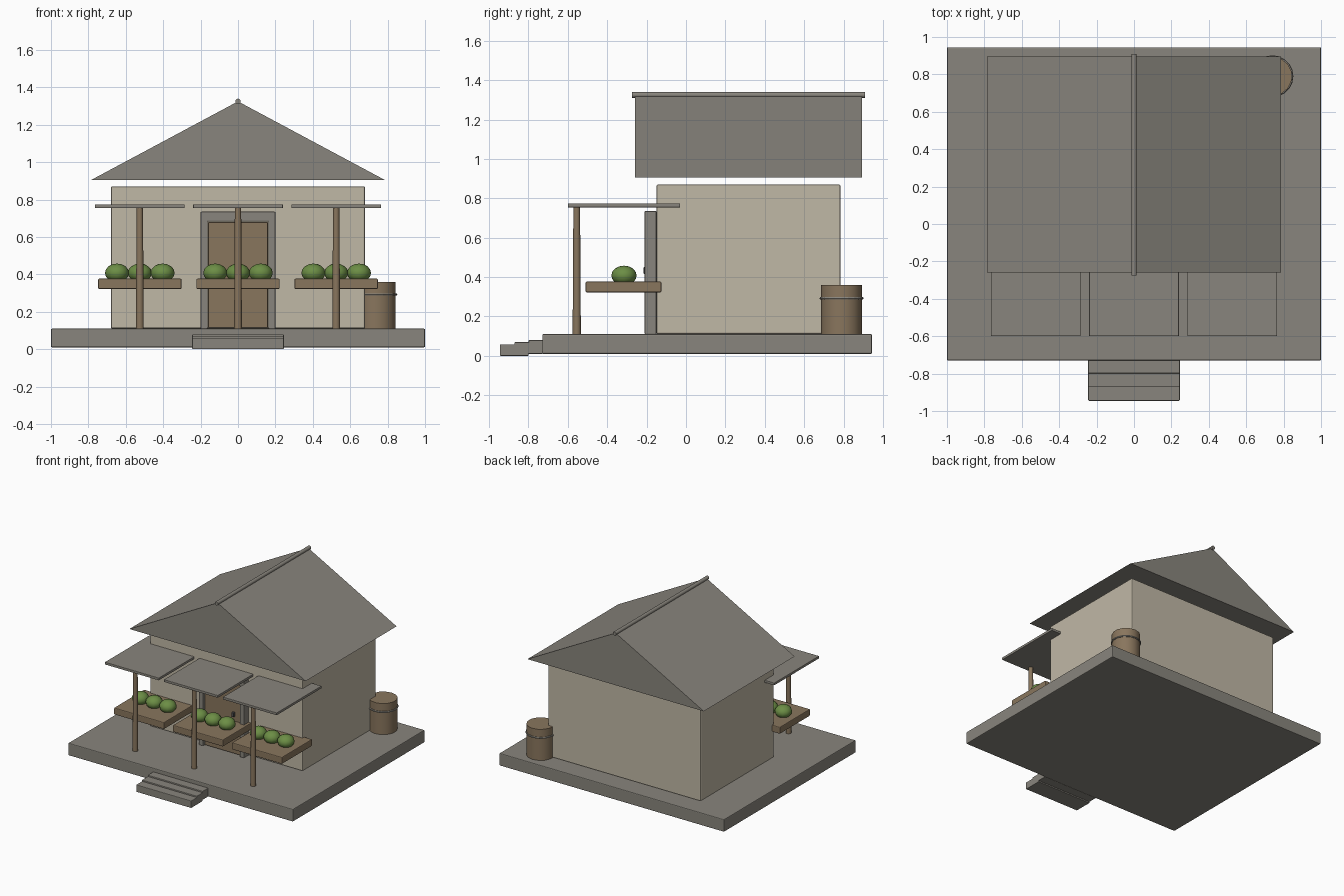
import bpy
import bmesh
from math import radians
from mathutils import Matrix

cube = bpy.data.objects.get("Cube")
if cube:
    bpy.data.objects.remove(cube, do_unlink=True)


def material(name, rgb):
    mat = bpy.data.materials.new(name)
    mat.use_nodes = True
    colour = (*rgb, 1)
    mat.diffuse_color = colour
    mat.node_tree.nodes["Principled BSDF"].inputs["Base Color"].default_value = colour
    return mat


stone = material("grey stone", (0.25, 0.235, 0.205))
plaster = material("cream plaster", (0.53, 0.48, 0.38))
wood = material("brown wood", (0.25, 0.18, 0.11))
leaf = material("leaf green", (0.15, 0.27, 0.06))
iron = material("dark iron", (0.08, 0.08, 0.08))


def finish(name, bm, mat, bevel=0.0, smooth=False):
    mesh = bpy.data.meshes.new(name)
    bmesh.ops.recalc_face_normals(bm, faces=bm.faces)
    bm.to_mesh(mesh)
    bm.free()
    mesh.materials.append(mat)
    obj = bpy.data.objects.new(name, mesh)
    bpy.context.collection.objects.link(obj)
    if bevel:
        mod = obj.modifiers.new("Bevel", "BEVEL")
        mod.width = bevel
        mod.segments = 2
    if smooth:
        bpy.ops.object.select_all(action="DESELECT")
        obj.select_set(True)
        bpy.context.view_layer.objects.active = obj
        bpy.ops.object.shade_smooth_by_angle(angle=radians(40))
    return obj


def box(name, xs, ys, zs, mat, bevel=0.0):
    """Box given by its low and high limits on each axis."""
    bm = bmesh.new()
    bmesh.ops.create_cube(bm, size=1)
    for v in bm.verts:
        v.co = [lim[0] if c < 0 else lim[1] for c, lim in zip(v.co, (xs, ys, zs))]
    return finish(name, bm, mat, bevel)


def rod(name, x, y, zs, r_low, r_high, mat, sides=12):
    """Upright cylinder or cone between two heights."""
    bm = bmesh.new()
    bmesh.ops.create_cone(bm, cap_ends=True, segments=sides, radius1=r_low, radius2=r_high,
                          depth=zs[1] - zs[0],
                          matrix=Matrix.Translation((x, y, sum(zs) / 2)))
    return finish(name, bm, mat, smooth=True)


# Stone platform and entrance steps
box("platform", (-1, 1), (-0.73, 0.945), (0.01, 0.11), stone, 0.006)
for i in range(3):
    front = -0.945 + i * 0.073
    box(f"step_{i + 1}", (-0.245, 0.245), (front, front + 0.145),
        (i * 0.01, 0.058 + i * 0.011), stone, 0.004)

# House body
box("walls", (-0.68, 0.68), (-0.15, 0.785), (0.11, 0.87), plaster, 0.008)

# Solid gabled roof, extruded from its triangular end
bm = bmesh.new()
gable = bm.faces.new([bm.verts.new(p) for p in
                      ((-0.785, -0.26, 0.905), (0.785, -0.26, 0.905), (0, -0.26, 1.325))])
extruded = bmesh.ops.extrude_face_region(bm, geom=[gable], use_keep_orig=True)["geom"]
bmesh.ops.translate(bm, vec=(0, 1.155, 0),
                    verts=[g for g in extruded if isinstance(g, bmesh.types.BMVert)])
finish("roof", bm, stone)

# Ridge pole along the roof peak
ridge = rod("ridge_pole", 0, 0, (-0.5925, 0.5925), 0.015, 0.015, stone, 10)
ridge.rotation_euler.x = radians(90)
ridge.location = (0, 0.3175, 1.325)

# Door with its surround
for side, name in ((-1, "right"), (1, "left")):
    box(f"door_jamb_{name}", sorted((side * 0.163, side * 0.2)), (-0.21, -0.15),
        (0.11, 0.735), stone, 0.004)
box("door_lintel", (-0.2, 0.2), (-0.21, -0.15), (0.683, 0.735), stone, 0.004)
box("door", (-0.16, 0.16), (-0.195, -0.15), (0.115, 0.68), wood, 0.004)
box("door_handle", (0.09, 0.11), (-0.215, -0.19), (0.415, 0.45), iron, 0.003)

# Three stalls: awning, post, tray and a row of bushes
for n, x in enumerate((-0.525, 0, 0.525), 1):
    box(f"awning_{n}", (x - 0.24, x + 0.24), (-0.6, -0.03), (0.754, 0.774), stone, 0.003)
    rod(f"awning_post_{n}", x, -0.555, (0.11, 0.756), 0.021, 0.017, wood)
    box(f"tray_{n}", (x - 0.223, x + 0.223), (-0.51, -0.125), (0.322, 0.377), wood, 0.006)
    for k in (-1, 0, 1):
        bm = bmesh.new()
        bmesh.ops.create_uvsphere(bm, u_segments=12, v_segments=8, radius=1)
        bmesh.ops.scale(bm, vec=(0.064, 0.064, 0.05), verts=bm.verts)
        bmesh.ops.translate(bm, vec=(x + k * 0.122, -0.315, 0.408), verts=bm.verts)
        finish(f"bush_{n}_{k + 2}", bm, leaf, smooth=True)

# Barrel with an iron hoop at the back corner
rod("barrel", 0.74, 0.79, (0.11, 0.36), 0.105, 0.105, wood, 14)
bpy.ops.mesh.primitive_torus_add(location=(0.74, 0.79, 0.292), major_radius=0.105,
                                 minor_radius=0.007, major_segments=20, minor_segments=6)
hoop = bpy.context.object
hoop.name = "barrel_hoop"
hoop.data.materials.append(stone)
